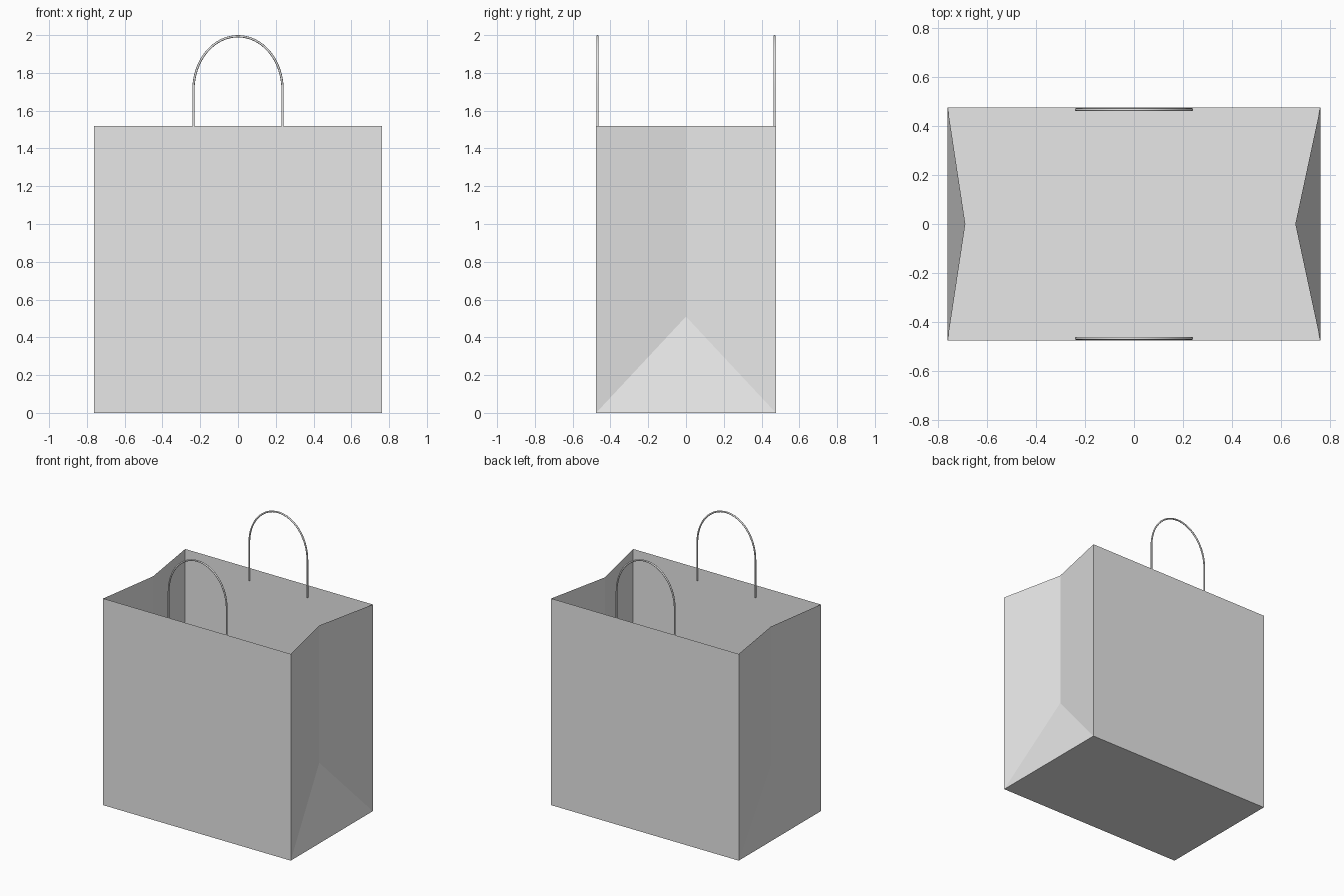
import bpy
import bmesh
import math

cube = bpy.data.objects.get("Cube")
if cube:
    bpy.data.objects.remove(cube, do_unlink=True)

HALF_W, HALF_D, RIM = 0.762, 0.476, 1.518
FOLD_Z = 0.51                      # top of the folded triangle on each side
HANDLE_R, HANDLE_Y, TUBE = 0.236, 0.468, 0.006
HANDLE_FOOT, ARCH_Z = 1.43, 1.71

paper = bpy.data.materials.new("plain_grey_paper")
paper.use_nodes = True
GREY = (0.8, 0.8, 0.8, 1.0)
paper.diffuse_color = GREY
paper.node_tree.nodes["Principled BSDF"].inputs["Base Color"].default_value = GREY


def add_object(name, data):
    obj = bpy.data.objects.new(name, data)
    bpy.context.collection.objects.link(obj)
    data.materials.append(paper)
    return obj


# Paper bag: one open-topped sheet with an inward-folded gusset on each side
bm = bmesh.new()
corner = {(sx, sy, z): bm.verts.new((sx * HALF_W, sy * HALF_D, z))
          for sx in (-1, 1) for sy in (-1, 1) for z in (0, RIM)}

# Base, then front and back panels
bm.faces.new([corner[k] for k in ((-1, -1, 0), (-1, 1, 0), (1, 1, 0), (1, -1, 0))])
for sy in (-1, 1):
    bm.faces.new([corner[k] for k in
                  ((-1, sy, 0), (1, sy, 0), (1, sy, RIM), (-1, sy, RIM))])

# Gussets: bottom triangle and two panels meeting at a vertical crease
for sx, crease_x in ((-1, -0.69), (1, 0.66)):
    low = bm.verts.new((crease_x, 0, FOLD_Z))
    high = bm.verts.new((crease_x, 0, RIM))
    bm.faces.new((corner[sx, -1, 0], corner[sx, 1, 0], low))
    for sy in (-1, 1):
        bm.faces.new((corner[sx, sy, 0], low, high, corner[sx, sy, RIM]))

bmesh.ops.recalc_face_normals(bm, faces=bm.faces)
bm.normal_update()
# The base must face down so that the outside of the bag is the outer side
base = min(bm.faces, key=lambda f: f.calc_center_median().z)
if base.normal.z > 0:
    bmesh.ops.reverse_faces(bm, faces=bm.faces)
bag_mesh = bpy.data.meshes.new("paper_bag")
bm.to_mesh(bag_mesh)
bm.free()
add_object("paper_bag", bag_mesh)


# Handles: thin cords, straight at the feet with a rounded arch on top
def add_handle(name, y):
    steps = 32
    top = 2.0 - TUBE - ARCH_Z
    path = [(-HANDLE_R, HANDLE_FOOT)]
    path += [(-HANDLE_R * math.cos(math.pi * i / steps),
              ARCH_Z + top * math.sin(math.pi * i / steps))
             for i in range(steps + 1)]
    path.append((HANDLE_R, HANDLE_FOOT))
    curve = bpy.data.curves.new(name, "CURVE")
    curve.dimensions = "3D"
    curve.bevel_depth = TUBE
    curve.bevel_resolution = 2
    curve.use_fill_caps = True
    spline = curve.splines.new("POLY")
    spline.points.add(len(path) - 1)
    for point, (x, z) in zip(spline.points, path):
        point.co = (x, y, z, 1)
    obj = add_object(name, curve)
    bpy.ops.object.select_all(action="DESELECT")
    obj.select_set(True)
    bpy.context.view_layer.objects.active = obj
    bpy.ops.object.convert(target="MESH")
    bpy.ops.object.shade_smooth_by_angle(angle=math.radians(50))


add_handle("front_handle", -HANDLE_Y)
add_handle("back_handle", HANDLE_Y)
